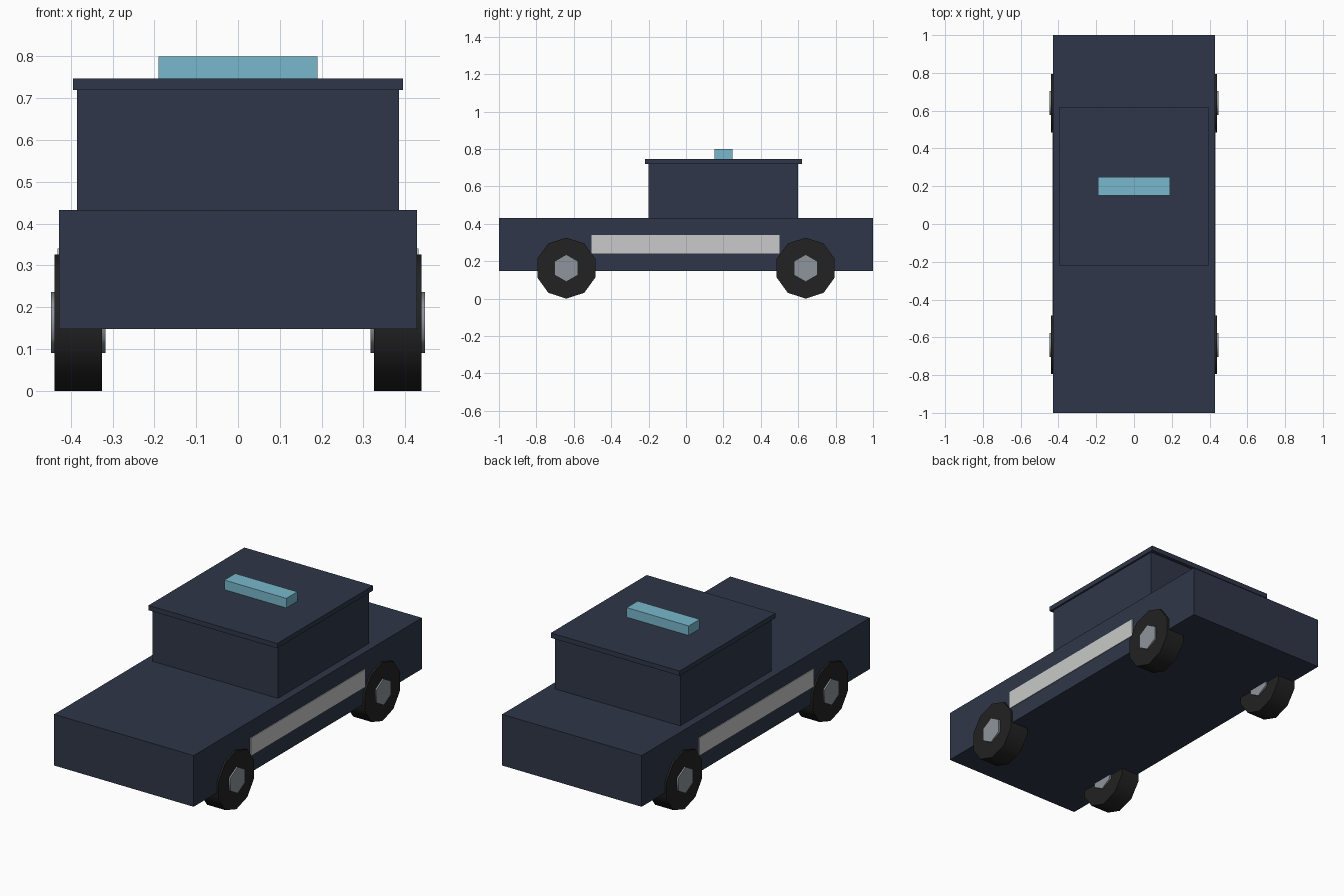
import bpy
import math

cube = bpy.data.objects.get("Cube")
if cube:
    bpy.data.objects.remove(cube, do_unlink=True)


def make_material(name, rgb):
    mat = bpy.data.materials.new(name)
    mat.use_nodes = True
    mat.diffuse_color = (*rgb, 1)
    mat.node_tree.nodes["Principled BSDF"].inputs["Base Color"].default_value = (*rgb, 1)
    return mat


navy = make_material("navy paint", (0.028, 0.037, 0.065))
black = make_material("black rubber", (0.016, 0.016, 0.016))
steel = make_material("grey steel", (0.27, 0.30, 0.33))
silver = make_material("pale trim", (0.58, 0.59, 0.58))
blue = make_material("light blue lamp", (0.19, 0.48, 0.61))


def box(name, mat, x, y, z):
    """Box spanning the given (low, high) ranges."""
    spans = (x, y, z)
    bpy.ops.mesh.primitive_cube_add(size=1, location=[(a + b) / 2 for a, b in spans])
    obj = bpy.context.object
    obj.name = name
    obj.scale = [b - a for a, b in spans]
    bpy.ops.object.transform_apply(location=False, rotation=False, scale=True)
    obj.data.materials.append(mat)


def disc(name, mat, sides, radius, width, location):
    """Prism along x with one corner pointing up."""
    bpy.ops.mesh.primitive_cylinder_add(vertices=sides, radius=radius, depth=width,
                                        location=location)
    obj = bpy.context.object
    obj.name = name
    # local y (first corner) turns to z, the axis turns to x
    obj.rotation_euler = (math.pi / 2, 0, math.pi / 2)
    bpy.ops.object.transform_apply(location=False, rotation=True, scale=False)
    bpy.ops.object.shade_smooth_by_angle(angle=math.radians(70))
    obj.data.materials.append(mat)


# Body, cabin and roof
box("body", navy, (-0.428, 0.428), (-1, 1), (0.148, 0.432))
box("cabin", navy, (-0.385, 0.385), (-0.2, 0.6), (0.432, 0.72))
box("roof", navy, (-0.395, 0.395), (-0.22, 0.62), (0.72, 0.747))
box("light_bar", blue, (-0.19, 0.19), (0.152, 0.248), (0.747, 0.8))

# Side trim and wheels
for side, s in (("left", 1), ("right", -1)):
    box(f"{side}_side_panel", silver, sorted((s * 0.426, s * 0.432)),
        (-0.505, 0.5), (0.24, 0.34))
    for end, y in (("front", -0.64), ("back", 0.64)):
        centre = (s * 0.382, y, 0.163)
        disc(f"{end}_{side}_tyre", black, 10, 0.163, 0.113, centre)
        disc(f"{end}_{side}_hub", steel, 6, 0.073, 0.13, centre)
